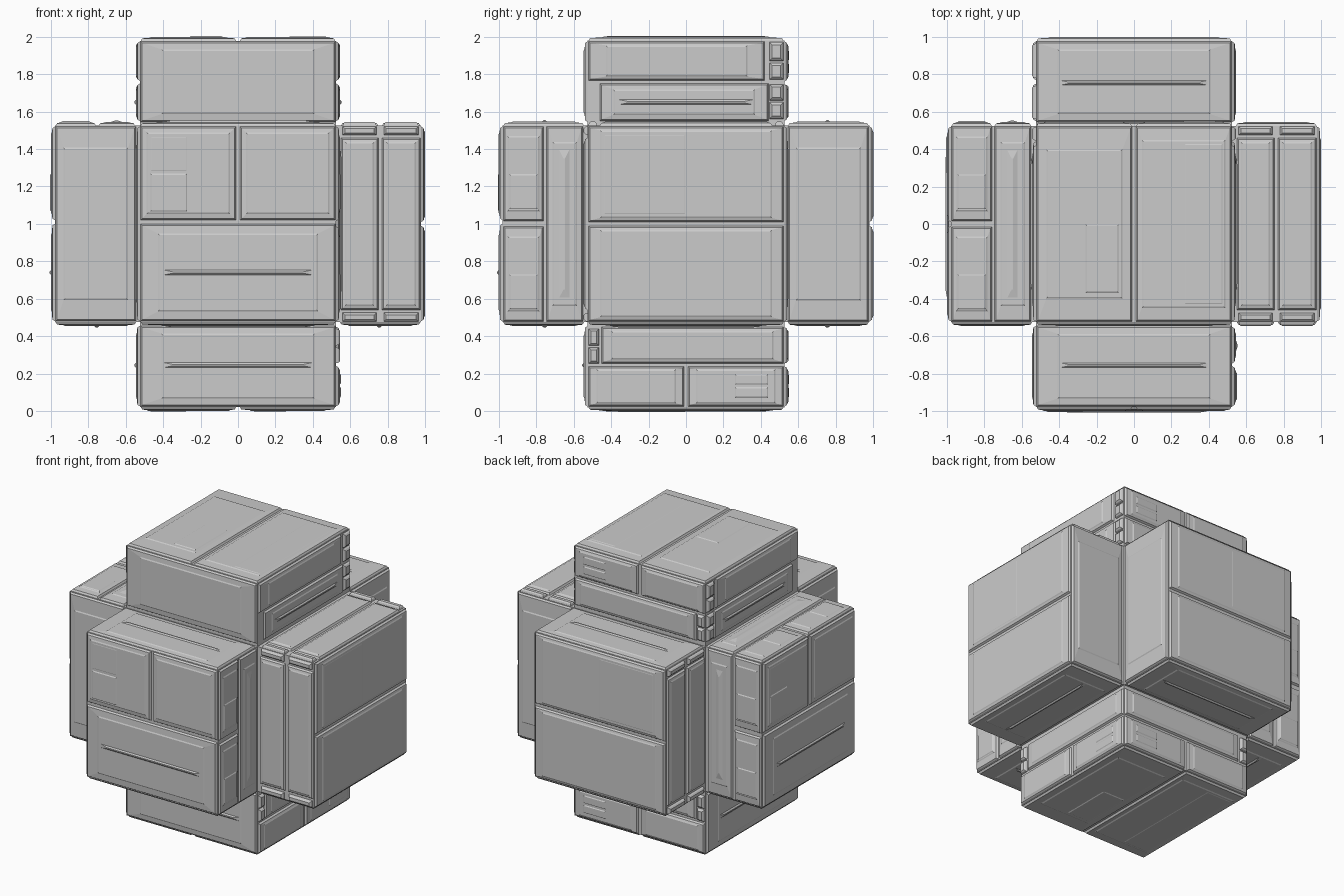
import bpy, bmesh
from mathutils import Vector

if "Cube" in bpy.data.objects:
    bpy.data.objects.remove(bpy.data.objects["Cube"])

CENTRE = Vector((0, 0, 1))
HALF, REACH, H = 0.525, 0.979, 0.021    # block half width, block reach, panel height
X, Y, Z = Vector((1, 0, 0)), Vector((0, 1, 0)), Vector((0, 0, 1))


class Plate:
    """A flat side of a block, with local axes u and v and outward normal n."""
    def __init__(self, bm, n, u, v, depth):
        self.bm, self.n, self.u, self.v, self.d = bm, n, u, v, depth
        self.flip = u.cross(v).dot(n) < 0

    def face(self, verts):
        self.bm.faces.new(verts[::-1] if self.flip else verts)

    def ring(self, r, h):
        a0, a1, b0, b1 = r
        return [self.bm.verts.new(CENTRE + self.u * a + self.v * b + self.n * (self.d + h))
                for a, b in ((a0, b0), (a1, b0), (a1, b1), (a0, b1))]

    def loft(self, levels):
        rings = [self.ring(r, h) for r, h in levels]
        for p, q in zip(rings, rings[1:]):
            for i in range(4):
                j = (i + 1) % 4
                self.face([p[i], p[j], q[j], q[i]])
        self.face(rings[-1])

    # bevelled panel: steep rim, sloped border, small lip, flat top
    def panel(self, a0, a1, b0, b1, ma=0.05, mb=0.05):
        s = lambda x, y: (a0 + x, a1 - x, b0 + y, b1 - y)
        e = min(0.008, ma / 3, mb / 3)
        self.loft([(s(0, 0), 0), (s(e, e), H * .62), (s(ma - e, mb - e), H * .8), (s(ma, mb), H)])

    # thin dart-ended ridge
    def ridge(self, a0, a1, b, w=0.014):
        self.loft([((a0, a1, b - w, b + w), H * .95), ((a0 + .05, a1 - .05, b - .004, b + .004), H + .008)])

    # low raised tile on top of a panel
    def tile(self, a0, a1, b0, b1, h=0.004):
        self.loft([((a0, a1, b0, b1), H * .95), ((a0 + .008, a1 - .008, b0 + .008, b1 - .008), H + h)])


# --- side patterns: a runs across the block, b runs outward along the arm
def single(p):
    p.panel(-.52, .52, .545, .975, .12, .05)

def grooved(p):
    single(p)
    p.ridge(-.4, .4, .755)

def strips(p):
    for b0, b1 in ((.55, .75), (.77, .975)):
        p.panel(-.46, .46, b0, b1, .03, .03)
        for s in (-1, 1):
            p.panel(*sorted((s * .475, s * .522)), b0 + .01, b1 - .01, .012, .012)

def split(p):
    p.panel(-.52, .52, .55, .745, .09, .04)
    p.ridge(-.4, .4, .65, .03)
    for a0, a1 in ((-.52, -.015), (.015, .52)):
        p.panel(a0, a1, .76, .975, .06, .03)
        m = (a0 + a1) / 2
        p.tile(m - .19, m, .79, .945)

def rows(p):
    p.panel(-.46, .44, .55, .75, .08, .04)
    p.ridge(-.36, .36, .65)
    p.panel(-.52, .42, .765, .975, .1, .03)
    for b0, b1 in ((.56, .65), (.66, .745), (.77, .86), (.87, .97)):
        p.panel(.445, .52, b0, b1, .015, .015)

def pairs(p):
    p.panel(-.45, .52, .55, .745, .06, .03)
    for b0, b1 in ((.56, .65), (.66, .745)):
        p.panel(-.52, -.465, b0, b1, .012, .012)
    for a0, a1 in ((-.52, -.012), (.012, .52)):
        p.panel(a0, a1, .76, .975, .05, .025)
    p.tile(.26, .44, .8, .86)
    p.tile(.26, .44, .87, .93)


# --- cap patterns (outer square of each arm), a to the right, b up
def cap_three(p):
    p.panel(-.52, .52, -.52, .0, .1, .06)
    p.ridge(-.4, .4, -.26)
    for a0, a1 in ((-.52, -.01), (.01, .52)):
        p.panel(a0, a1, .02, .52, .04, .04)
    p.tile(-.47, -.27, .065, .27)
    p.tile(-.47, -.27, .28, .47, .001)

def cap_two(p):
    p.panel(-.52, .52, .01, .52, .07, .03)
    p.tile(-.44, 0, .05, .48, .001)
    p.panel(-.52, .52, -.52, -.01, .07, .03)

def cap_halves(p):
    p.panel(-.52, -.01, -.52, .52, .06, .13)
    p.tile(-.26, -.08, -.37, 0)
    p.panel(.01, .52, -.52, .52, .04, .08)
    p.tile(.27, .475, -.43, .43, .002)


def arm(name, axis, cap, cap_u, cap_v, sides):
    bm = bmesh.new()
    c = Plate(bm, axis, cap_u, cap_v, REACH)
    c.face(c.ring((-HALF, HALF, -HALF, HALF), 0))
    cap(c)
    for n, u, pattern in sides:
        p = Plate(bm, n, u, axis, HALF)
        p.face(p.ring((-HALF, HALF, HALF, REACH), 0))
        pattern(p)
    me = bpy.data.meshes.new(name)
    bm.to_mesh(me)
    bm.free()
    bpy.context.collection.objects.link(bpy.data.objects.new(name, me))


# six panelled arms around the centre
arm("front_block", -Y, cap_three, X, Z,
    [(X, Z, split), (-X, Z, single), (Z, X, grooved), (-Z, X, grooved)])
arm("left_block", -X, cap_three, -Y, Z,
    [(Y, Z, split), (-Y, Z, single), (Z, Y, split), (-Z, Y, grooved)])
arm("right_block", X, cap_two, Y, Z,
    [(-Y, Z, strips), (Y, Z, single), (Z, Y, strips), (-Z, Y, grooved)])
arm("back_block", Y, cap_two, X, Z,
    [(-X, Z, strips), (X, Z, single), (Z, X, grooved), (-Z, X, grooved)])
arm("top_block", Z, cap_halves, X, Y,
    [(-Y, X, single), (X, Y, rows), (-X, Y, rows), (Y, X, pairs)])
arm("bottom_block", -Z, cap_halves, -X, Y,
    [(-Y, X, grooved), (X, Y, pairs), (-X, Y, grooved), (Y, X, pairs)])
